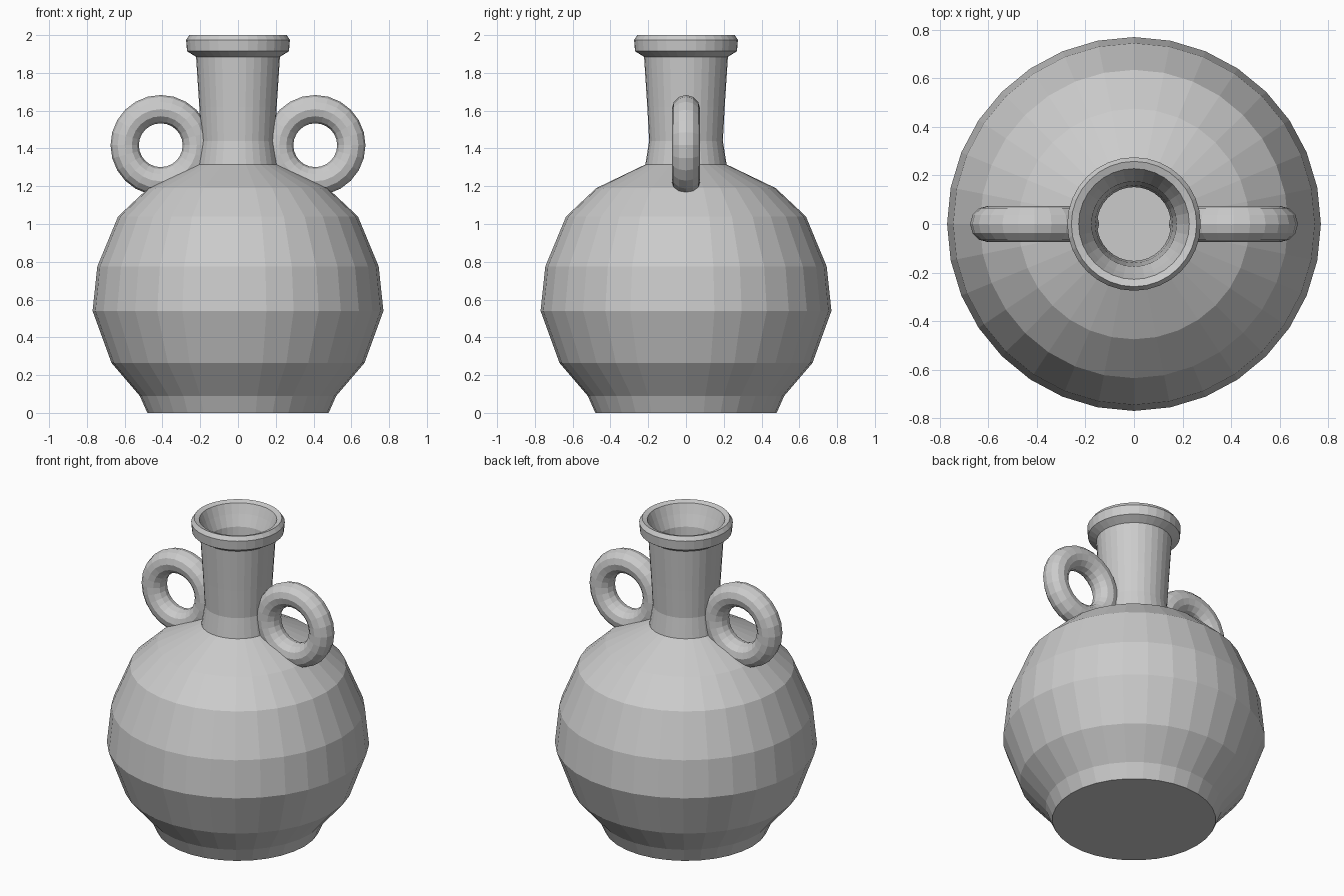
import bpy, bmesh, math

if "Cube" in bpy.data.objects:
    bpy.data.objects.remove(bpy.data.objects["Cube"])

SEGMENTS = 32


def lathe(name, profile, segments):
    """Spin an (r, z) profile around z; radius 0 makes a pole."""
    bm = bmesh.new()
    rings = []
    for r, z in profile:
        rings.append([bm.verts.new((r * math.cos(2 * math.pi * i / segments),
                                    r * math.sin(2 * math.pi * i / segments), z))
                      for i in range(segments)])
    for low, high in zip(rings, rings[1:]):
        for i in range(segments):
            j = (i + 1) % segments
            bm.faces.new((low[i], low[j], high[j], high[i]))
    # flat underside and flat inner floor
    bm.faces.new(rings[0][::-1])
    bm.faces.new(rings[-1])
    bmesh.ops.recalc_face_normals(bm, faces=bm.faces)
    mesh = bpy.data.meshes.new(name)
    bm.to_mesh(mesh)
    bm.free()
    obj = bpy.data.objects.new(name, mesh)
    bpy.context.collection.objects.link(obj)
    return obj


# Hollow vessel: outside wall going up, lip, then inside wall going down
outside = [(0.48, 0), (0.52, 0.09), (0.67, 0.265), (0.77, 0.54), (0.745, 0.775),
           (0.635, 1.04), (0.475, 1.19), (0.215, 1.315), (0.195, 1.44),
           (0.205, 1.62), (0.222, 1.885)]
lip = [(0.27, 1.915), (0.275, 1.975), (0.258, 2.0), (0.228, 1.99)]
inside = [(0.205, 1.93), (0.175, 1.86), (0.16, 1.62), (0.152, 1.44), (0.17, 1.29),
          (0.45, 1.15), (0.60, 1.01), (0.703, 0.765), (0.728, 0.545),
          (0.635, 0.285), (0.485, 0.11), (0.46, 0.05)]
lathe("jar_body", outside + lip + inside, SEGMENTS)

# Ring handles on both shoulders
for side, label in ((-1, "left"), (1, "right")):
    bpy.ops.mesh.primitive_torus_add(
        major_radius=0.191, minor_radius=0.075,
        major_segments=24, minor_segments=12,
        location=(side * 0.409, 0, 1.417), rotation=(math.pi / 2, 0, 0))
    bpy.context.object.name = label + "_handle"
